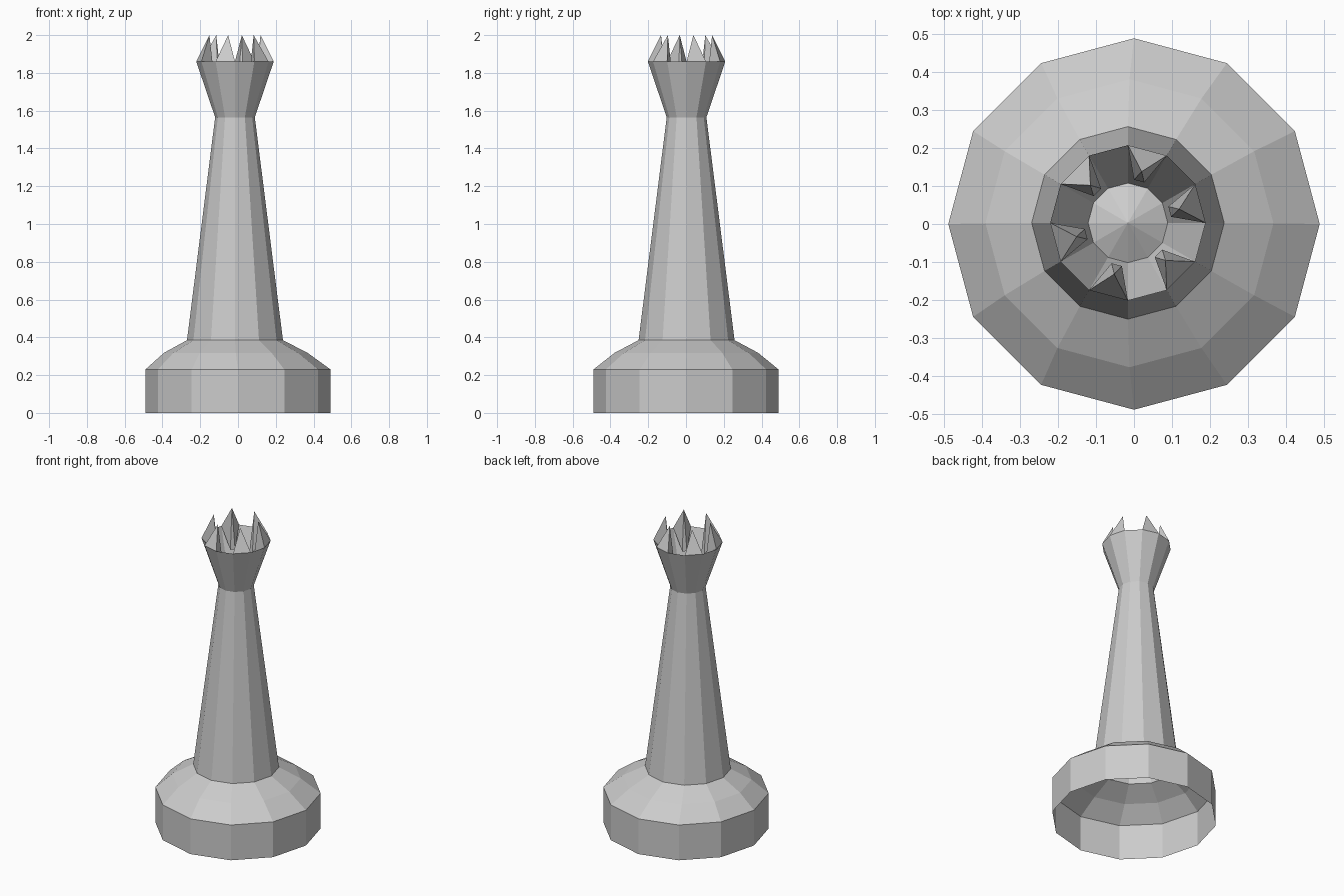
import bpy
import math

if "Cube" in bpy.data.objects:
    bpy.data.objects.remove(bpy.data.objects["Cube"])

SIDES = 12
CX, CY = -0.016, 0.003   # axis of the upper parts sits slightly off centre


def polar(r, deg, z, cx=CX, cy=CY):
    a = math.radians(deg)
    return (cx + r * math.cos(a), cy + r * math.sin(a), z)


def make(name, verts, faces):
    me = bpy.data.meshes.new(name)
    me.from_pydata(verts, [], faces)
    me.update()
    ob = bpy.data.objects.new(name, me)
    bpy.context.collection.objects.link(ob)
    return ob


def lathe(name, rings, apex=None):
    """rings: (radius, z, cx, cy) from bottom to top, open unless apex is given."""
    verts, faces = [], []
    for r, z, cx, cy in rings:
        verts += [polar(r, 360 * i / SIDES, z, cx, cy) for i in range(SIDES)]
    for k in range(len(rings) - 1):
        for i in range(SIDES):
            j = (i + 1) % SIDES
            a, b = k * SIDES, (k + 1) * SIDES
            faces.append((a + i, a + j, b + j, b + i))
    if apex is not None:
        top = (len(rings) - 1) * SIDES
        verts.append((CX, CY, apex))
        faces += [(top + i, top + (i + 1) % SIDES, len(verts) - 1) for i in range(SIDES)]
    return make(name, verts, faces)


# Hollow foot with sloped shoulder
lathe("base", [(0.49, 0.0, 0, 0), (0.49, 0.23, 0, 0),
               (0.38, 0.318, -0.012, 0.002), (0.254, 0.385, CX, CY)])

# Tapered column
lathe("stem", [(0.254, 0.385, CX, CY), (0.105, 1.565, CX, CY)])

# Flared cup of the crown, open at the top
lathe("crown_cup", [(0.105, 1.565, CX, CY), (0.205, 1.86, CX, CY)])

# Low cone closing the bottom of the cup
lathe("crown_floor", [(0.105, 1.565, CX, CY)], apex=1.62)

# Six spikes on alternate rim faces, leaning inward
verts, faces = [], []
for k in range(6):
    a = 60 * k
    n = len(verts)
    verts += [polar(0.205, a, 1.86), polar(0.205, a + 30, 1.86),
              polar(0.115, a + 22, 1.74), polar(0.115, a + 8, 1.74),
              polar(0.14, a + 15, 2.0)]
    faces += [(n, n + 1, n + 4), (n + 1, n + 2, n + 4),
              (n + 2, n + 3, n + 4), (n + 3, n, n + 4),
              (n + 3, n + 2, n + 1, n)]
make("crown_spikes", verts, faces)
